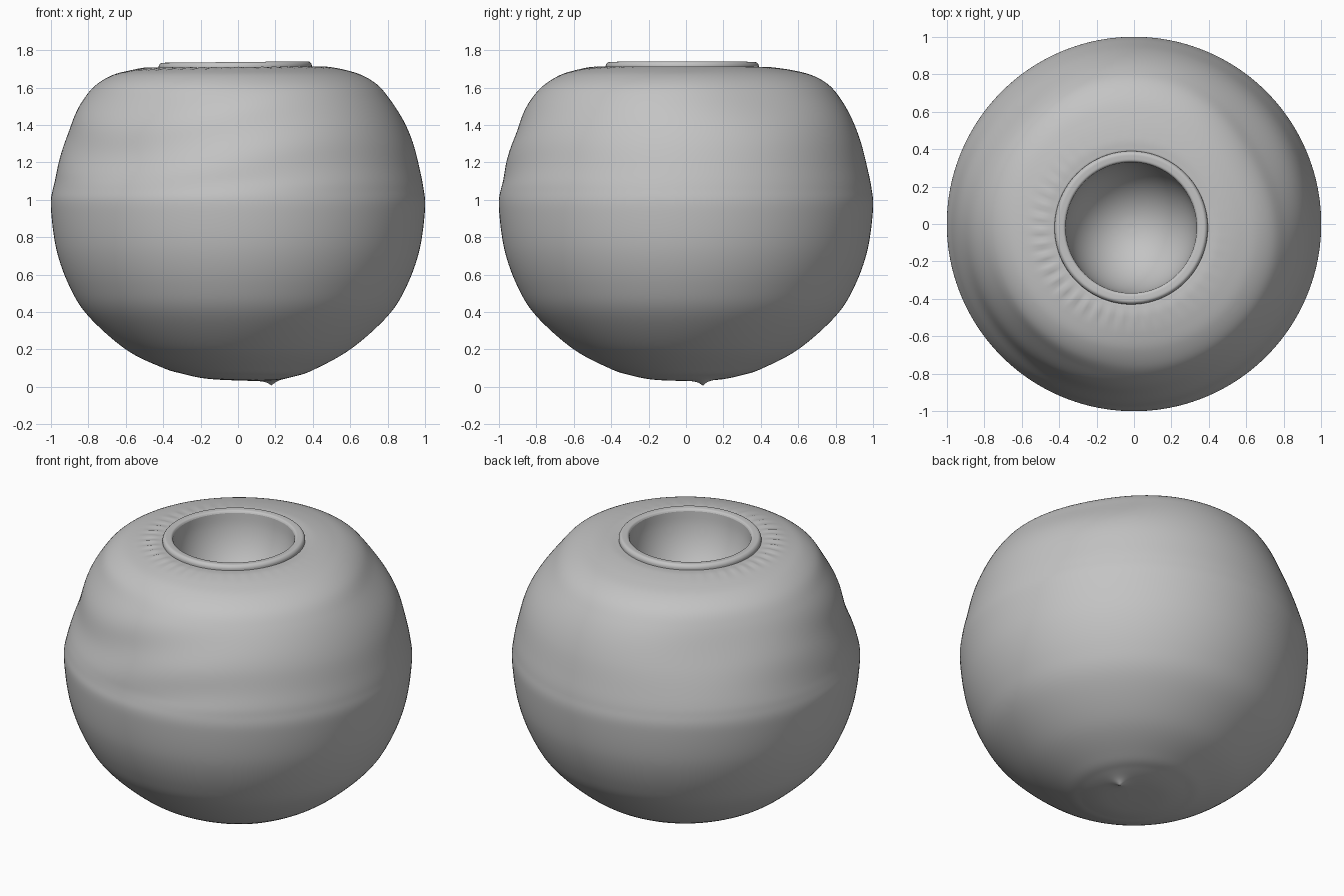
import bpy, bmesh, math

if "Cube" in bpy.data.objects:
    bpy.data.objects.remove(bpy.data.objects["Cube"], do_unlink=True)

SEGMENTS = 160

# One plain clay colour
clay = bpy.data.materials.new("grey clay")
clay.use_nodes = True
colour = (0.55, 0.55, 0.55, 1)
clay.diffuse_color = colour
bsdf = clay.node_tree.nodes["Principled BSDF"]
bsdf.inputs["Base Color"].default_value = colour
bsdf.inputs["Roughness"].default_value = 0.8


def clamp(t):
    t = max(0.0, min(1.0, t))
    return t * t * (3 - 2 * t)


def bump(v, centre, width):
    return math.exp(-((v - centre) / width) ** 2)


def angle_bump(a, degrees, width):
    d = (a - math.radians(degrees) + math.pi) % (2 * math.pi) - math.pi
    return bump(d, 0, math.radians(width))


def spline(points, steps):
    """Catmull-Rom curve through the profile points."""
    pts = [points[0]] + points + [points[-1]]
    out = []
    for k in range(1, len(pts) - 2):
        p0, p1, p2, p3 = pts[k - 1:k + 3]
        for s in range(steps):
            t = s / steps
            out.append(tuple(
                0.5 * (2 * b + (c - a) * t + (2 * a - 5 * b + 4 * c - d) * t * t
                       + (3 * b - a - 3 * c + d) * t ** 3)
                for a, b, c, d in zip(p0, p1, p2, p3)))
    out.append(points[-1])
    return [(max(r, 0.0), z) for r, z in out]


def hand_shaped(r, z, a):
    """Turn a profile point into a slightly uneven hand-made surface point."""
    if z > 0.98:
        # Pressed-in shoulder and soft ripples on the upper wall
        wall = clamp((r - 0.48) / 0.2) * clamp((z - 1.0) / 0.12)
        dent = 0.055 * angle_bump(a, 30, 32) * bump(z, 1.58, 0.16)
        dent += 0.03 * angle_bump(a, 225, 40) * bump(z, 1.35, 0.3)
        dent += 0.03 * angle_bump(a, 135, 25) * bump(z, 1.4, 0.2)
        ripple = 0.005 * math.sin(22 * z + 2.5 * math.sin(a * 2)) * angle_bump(a, 240, 70)
        r += wall * (ripple - dent)
        # Radial pleats around the neck
        pleat = bump(r, 0.49, 0.05) * angle_bump(a, 220, 75)
        z += 0.005 * pleat * math.sin(a * 44)
    x, y = r * math.cos(a), r * math.sin(a)
    if z > 0.98:
        # Mouth sits a little off centre and tilts
        w = clamp((0.75 - r) / 0.3)
        x -= 0.015 * w
        y -= 0.02 * w
        z += 0.01 * x * w
    elif z < 0.3:
        # Underside leans towards a small pinched point
        z -= 0.03 * x * clamp((0.6 - r) / 0.4)
        d = math.hypot(x - 0.18, y - 0.09)
        z -= 0.032 * math.exp(-d / 0.028)
    return x, y, z


def lathe(name, points, steps):
    profile = spline(points, steps)
    bm = bmesh.new()
    rings = []
    for r, z in profile:
        rings.append([bm.verts.new(hand_shaped(r, z, 2 * math.pi * j / SEGMENTS))
                      for j in range(SEGMENTS)])
    for low, high in zip(rings, rings[1:]):
        for j in range(SEGMENTS):
            n = (j + 1) % SEGMENTS
            bm.faces.new((low[j], low[n], high[n], high[j]))
    bmesh.ops.remove_doubles(bm, verts=bm.verts, dist=0.00005)
    for f in bm.faces:
        f.smooth = True
    mesh = bpy.data.meshes.new(name)
    bm.to_mesh(mesh)
    bm.free()
    mesh.materials.append(clay)
    obj = bpy.data.objects.new(name, mesh)
    bpy.context.collection.objects.link(obj)
    return obj


# Round body, from the underside up to the groove at the neck
lathe("pot_body", [
    (0, 0.034), (0.1, 0.035), (0.2, 0.042), (0.3, 0.063), (0.4, 0.095),
    (0.6, 0.2), (0.8, 0.378), (0.9, 0.535), (0.97, 0.73), (1.0, 0.95),
    (0.992, 1.06), (0.97, 1.17), (0.935, 1.31), (0.89, 1.43), (0.835, 1.53),
    (0.77, 1.61), (0.68, 1.665), (0.58, 1.693), (0.48, 1.708), (0.425, 1.708),
    (0.41, 1.706)], 8)

# Raised flat lip around the mouth
lathe("mouth_rim", [
    (0.41, 1.706), (0.408, 1.722), (0.396, 1.735), (0.375, 1.736),
    (0.358, 1.733), (0.35, 1.722)], 4)

# Rounded hollow inside the mouth
depth = 0.42
lathe("inner_bowl", [
    (0.35 * math.cos(t * math.pi / 20), 1.722 - depth * math.sin(t * math.pi / 20))
    for t in range(11)], 3)
